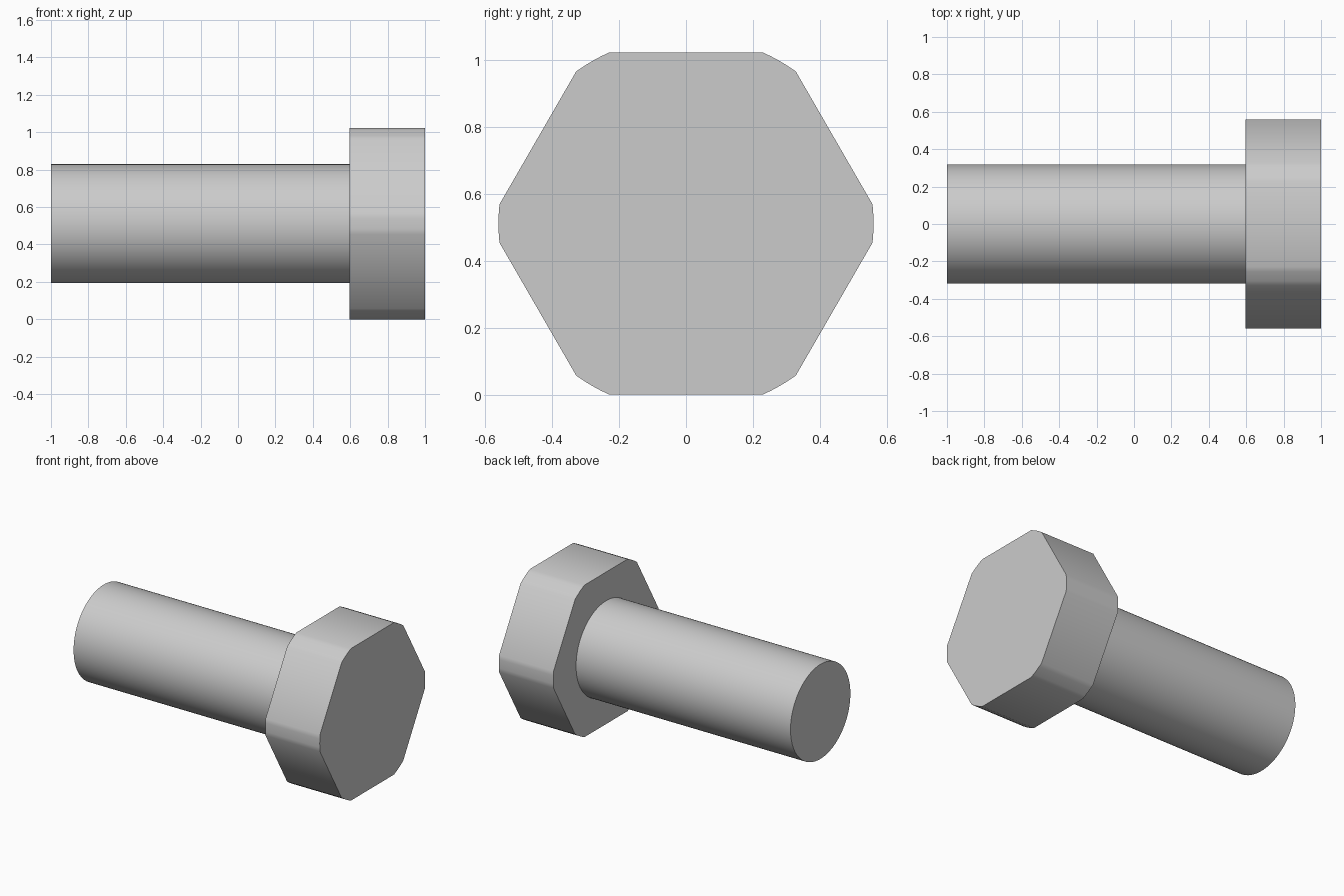
import bpy, bmesh, math

cube = bpy.data.objects.get("Cube")
if cube:
    bpy.data.objects.remove(cube, do_unlink=True)

APOTHEM = 0.511      # half the distance across the head flats
CORNER_R = 0.56      # radius that rounds off the head corners
SHANK_R = 0.318
HEAD_X = 0.595       # plane where the shank meets the head

steel = bpy.data.materials.new("grey steel")
steel.use_nodes = True
colour = (0.6, 0.6, 0.6, 1)
steel.diffuse_color = colour
steel.node_tree.nodes["Principled BSDF"].inputs["Base Color"].default_value = colour


def prism(name, outline, x0, x1):
    """Extrude a closed (y, z) outline along x, from x0 to x1."""
    bm = bmesh.new()
    base = bm.faces.new([bm.verts.new((x0, y, z + APOTHEM)) for y, z in outline])
    top = bmesh.ops.extrude_face_region(bm, geom=[base], use_keep_orig=True)
    verts = [g for g in top["geom"] if isinstance(g, bmesh.types.BMVert)]
    bmesh.ops.translate(bm, verts=verts, vec=(x1 - x0, 0, 0))
    bmesh.ops.recalc_face_normals(bm, faces=bm.faces)
    mesh = bpy.data.meshes.new(name)
    bm.to_mesh(mesh)
    bm.free()
    mesh.materials.append(steel)
    obj = bpy.data.objects.new(name, mesh)
    bpy.context.collection.objects.link(obj)
    bpy.ops.object.select_all(action="DESELECT")
    obj.select_set(True)
    bpy.context.view_layer.objects.active = obj
    bpy.ops.object.shade_smooth_by_angle(angle=math.radians(35))
    return obj


def polar(radius, angle):
    return radius * math.cos(angle), radius * math.sin(angle)


# Hexagonal head: six flats joined by short corner arcs
half_arc = math.pi / 6 - math.acos(APOTHEM / CORNER_R)
steps = 4
head = [polar(CORNER_R, math.radians(60 * side) + half_arc * (2 * i / steps - 1))
        for side in range(6) for i in range(steps + 1)]
prism("hex_head", head, HEAD_X, 1)

# Plain round shank
shank = [polar(SHANK_R, math.tau * i / 96) for i in range(96)]
prism("shank", shank, -1, HEAD_X)
